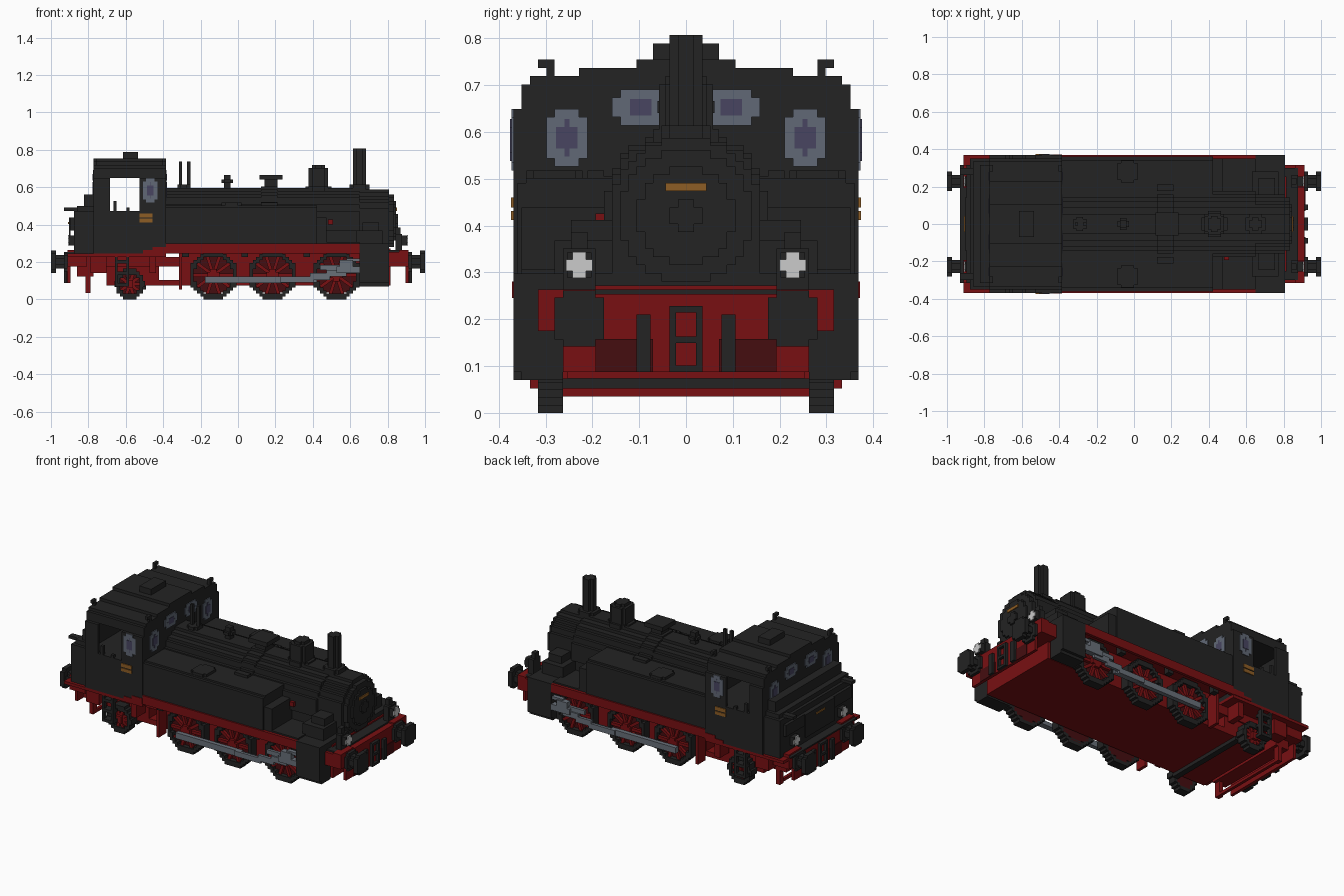
import bpy
import bmesh
import math
from mathutils import Matrix, Vector

default = bpy.data.objects.get("Cube")
if default:
    bpy.data.objects.remove(default)

UNIT = 1 / 57  # size of one block


def material(name, r, g, b):
    mat = bpy.data.materials.new(name)
    mat.use_nodes = True
    mat.diffuse_color = (r, g, b, 1)
    shader = mat.node_tree.nodes["Principled BSDF"]
    shader.inputs["Base Color"].default_value = (r, g, b, 1)
    shader.inputs["Roughness"].default_value = 0.8
    return mat


BLACK = material("soot black", .017, .017, .017)
RED = material("frame red", .19, .005, .006)
DARK = material("dark red", .06, .004, .005)
FRAME = material("window frame grey", .12, .14, .18)
GLASS = material("violet glass", .065, .06, .12)
STEEL = material("rod steel", .14, .16, .19)
BRASS = material("brass", .27, .11, .018)
WHITE = material("lamp white", .6, .6, .6)


def finish(name, mat, bm):
    bmesh.ops.recalc_face_normals(bm, faces=bm.faces)
    mesh = bpy.data.meshes.new(name)
    bm.to_mesh(mesh)
    bm.free()
    mesh.materials.append(mat)
    obj = bpy.data.objects.new(name, mesh)
    bpy.context.scene.collection.objects.link(obj)
    return obj


def add_box(bm, x0, x1, y0, y1, z0, z1, turn=None):
    size = Vector((x1 - x0, y1 - y0, z1 - z0)) * UNIT
    mid = Vector((x0 + x1, y0 + y1, z0 + z1)) * UNIT / 2
    m = Matrix.Translation(mid) @ (turn or Matrix()) @ Matrix.Diagonal(size.to_4d())
    bmesh.ops.create_cube(bm, size=1, matrix=m)


def part(name, mat, *boxes, both=False):
    """Boxes as (x0, x1, y0, y1, z0, z1); both repeats them across the centre line."""
    bm = bmesh.new()
    for x0, x1, y0, y1, z0, z1 in boxes:
        add_box(bm, x0, x1, y0, y1, z0, z1)
        if both:
            add_box(bm, x0, x1, -y1, -y0, z0, z1)
    return finish(name, mat, bm)


def wide(name, mat, *slabs):
    """Centred slabs as (x0, x1, half_width, z0, z1)."""
    return part(name, mat, *[(a, b, -w, w, c, d) for a, b, w, c, d in slabs])


def rows(radius, hole=0):
    """Stepped circle as rectangles (u0, u1, v0, v1)."""
    n = math.ceil(radius)
    step = radius / n
    for i in range(-n, n):
        v = (i + .5) * step
        outer = max(1, round(math.sqrt(radius ** 2 - v ** 2)))
        outer = min(outer, radius)
        inner = round(math.sqrt(hole ** 2 - v ** 2)) if abs(v) < hole else 0
        spans = [(-outer, -inner), (inner, outer)] if inner else [(-outer, outer)]
        for u0, u1 in spans:
            yield u0, u1, i * step, (i + 1) * step


def disc(name, mat, axis, centre, radius, start, end, hole=0, both=False):
    """Stepped cylinder along an axis; centre gives the two other coordinates."""
    boxes = []
    p, q = centre
    for u0, u1, v0, v1 in rows(radius, hole):
        a, b, run = (p + u0, p + u1), (q + v0, q + v1), (start, end)
        boxes.append({"x": run + a + b, "y": a + run + b, "z": a + b + run}[axis])
    return part(name, mat, *boxes, both=both)


# Boiler, smokebox and front door
disc("boiler", BLACK, "x", (0, 24), 10, -22, 37)
disc("boiler_band", BLACK, "x", (0, 24), 10.5, 7, 12)
disc("smokebox", BLACK, "x", (0, 24), 9.5, 37, 46)
disc("smokebox_rim", BLACK, "x", (0, 24), 8, 46, 47.5)
disc("smokebox_door", BLACK, "x", (0, 24), 6, 47.5, 48.2)
part("door_handle", BLACK, (48, 48.7, -1, 1, 22, 26), (48, 48.7, -2, 2, 23, 25))
wide("smokebox_saddle", BLACK, (-22, 46, 9, 14, 24))
part("front_plate", BRASS, (48, 48.5, -2.5, 2.5, 27, 28))

# Boiler fittings
disc("chimney", BLACK, "z", (37, 0), 2, 33, 46)
disc("chimney_base", BLACK, "z", (37, 0), 3, 32, 35)
disc("steam_dome", BLACK, "z", (24.5, 0), 3.3, 33, 40)
disc("dome_cap", BLACK, "z", (24.5, 0), 2.5, 40, 41)
disc("dome_flange", BLACK, "z", (24.5, 0), 4, 33, 34.5)
wide("turret", BLACK, (8, 12, 2, 33, 37), (6.5, 13.5, 3.5, 36.5, 38))
disc("whistle", BLACK, "z", (-3.3, 0), 1, 33, 38)
disc("whistle_cap", BLACK, "z", (-3.3, 0), 1.8, 35.5, 36.5)
disc("valve_base", BLACK, "z", (-16.5, 0), 2.2, 33, 35)
wide("safety_valves", BLACK, (-18, -17, .5, 34, 42), (-15.5, -14.5, .5, 34, 42))
part("red_valve", RED, (27.5, 29, -11, -9.5, 22.8, 24.3))

# Side tanks
part("side_tank", BLACK, (-22, 24, 9, 20.5, 17, 28), (-22, 24, 9, 19.5, 28, 28.6),
     (24, 27, 9, 20, 17, 25), both=True)
disc("tank_filler", BLACK, "z", (-2, 16), 3.4, 28, 29.5, both=True)
part("tank_step", BLACK, (7, 12, 10, 12, 28, 29.5), both=True)

# Cab shell with open sides, and stepped roof
wide("cab_base", BLACK, (-44, -22, 21, 14, 27))
part("cab_side", BLACK, (-44, -39, 20, 21, 27, 37), (-30, -22, 20, 21, 27, 37),
     (-38, -37, 20, 21, 27, 30), (-34, -33, 20, 21, 27, 28), both=True)
wide("cab_end_walls", BLACK, (-23, -22, 20, 27, 38), (-44, -43, 20, 27, 38))
wide("cab_roof", BLACK, (-44, -22, 20, 37, 40), (-44, -22, 19, 40, 41),
     (-44, -22, 13, 41, 42), (-44, -22, 6, 42, 43), (-35, -30.5, 4, 43, 45))
for x in (-44, -23):
    part("roof_post", BLACK, (x, x + 1, 16, 17, 40, 42), (x, x + 1, 16, 18, 42, 43),
         both=True)


# Windows: thin plates with notched corners
def pane(a0, a1, z0, z1):
    return [(a0, a1, z0 + 1, z1 - 1), (a0 + 1, a1 - 1, z0, z1)]


def window(name, a0, a1, z0, z1, place):
    for label, mat, inset, depth in (("frame", FRAME, 0, .25), ("glass", GLASS, 1.2, .4)):
        shape = pane(a0 + inset, a1 - inset, z0 + inset, z1 - inset)
        part(name + "_" + label, mat, *[place(*r, depth) for r in shape], both=True)


def on_front(a, b, c, d, t):
    return (-22, -22 + t, a, b, c, d)


def on_rear(a, b, c, d, t):
    return (-44 - t, -44, a, b, c, d)


def on_side(a, b, c, d, t):
    return (a, b, 21, 21 + t, c, d)


for label, place in (("front", on_front), ("rear", on_rear)):
    window(label + "_outer_window", 12, 17, 30, 37, place)
    window(label + "_inner_window", 2, 9, 35, 39.4, place)
window("side_window", -29, -24.5, 29.5, 37, on_side)
part("cab_plate", BRASS, (-30, -26, 21, 21.3, 23.5, 24.6),
     (-30, -26, 21, 21.3, 25, 26.2), both=True)

# Coal bunker and rear details
wide("bunker", BLACK, (-50, -44, 20, 14, 27), (-49, -44, 19, 27, 28.5),
     (-47, -44, 18, 28, 32), (-51, -50, 18, 21, 25))
part("bunker_hook", BLACK, (-53, -49, 15, 17, 27, 28), both=True)
wide("rear_panel", BLACK, (-51.5, -51, 8, 17, 25))
wide("rear_plate", BRASS, (-51.8, -51.5, 2.5, 23, 23.6))
wide("rear_footplate", BLACK, (-53, -44, 18, 14, 14.5))

# Running boards and footplates
wide("running_board", RED, (-22, 37, 21, 15.5, 17))
part("valance", RED, (-22, 37, 20, 21, 14, 15.5), (-26, -22, 21, 21.2, 14, 16),
     (-29, -26, 21, 21.2, 14, 15), both=True)
wide("rear_board", RED, (-52, -22, 21, 13, 14))
wide("front_footplate", BLACK, (26, 37, 20, 17, 17.5), (37, 46, 21, 15, 17),
     (46, 50, 17, 14.5, 15))

# Main frame with a see-through gap ahead of the rear wheels
wide("main_frame", RED, (-18, 46.5, 14.5, 4.2, 15.5), (-40, -18, 14.5, 4.2, 6),
     (-40, -24, 14.5, 6, 10), (-52, -18, 15, 10, 13), (-49, -44, 15, 7, 10))
wide("rear_crossbar", RED, (-46, -45, 15, 2, 3))
part("rear_guard", RED, (-46.5, -45, 13, 15, 2, 8), both=True)
wide("brake_bar", BLACK, (-30, -28, 15, 3, 4.2))
part("hangers", RED, (-18, -17, 15, 19, 3, 14), (-27, -25, 15, 20, 8, 13),
     (-45, -40, 15, 19, 8, 13), both=True)
part("brackets", BLACK, (-17, -15, 18, 20, 13, 16), (1, 3, 18, 20, 13, 16),
     (20, 22, 18, 20, 13, 16), both=True)

# Buffer beams, buffers and couplings at both ends
for end, s in (("front", 1), ("rear", -1)):
    def along(a, b):
        return (min(a * s, b * s), max(a * s, b * s))

    part(end + "_beam", RED, along(46, 52) + (-18, 18, 10, 14.5),
         along(51, 52) + (-15, 15, 5, 10))
    part(end + "_beam_cap", RED, along(49, 52) + (11, 18, 14.5, 15), both=True)
    part(end + "_beam_recess", DARK, along(52, 52.2) + (4, 11, 5, 9), both=True)
    part(end + "_coupling", BLACK, along(52, 53) + (1.2, 2, 5, 13), both=True)
    part(end + "_coupling_links", BLACK,
         *[along(52, 53) + (-2, 2, z, z + .8) for z in (5, 8.5, 12.2)])
    part(end + "_hose", BLACK, along(52, 53) + (4.3, 6, 5, 12), both=True)
    disc(end + "_buffer_stem", BLACK, "x", (13, 11.5), 2, *along(52, 55.5), both=True)
    disc(end + "_buffer_base", BLACK, "x", (13, 11.5), 3, *along(52, 53), both=True)
    disc(end + "_buffer_head", BLACK, "x", (13, 11.5), 3.4, *along(55.5, 57), both=True)
    part(end + "_lamp", BLACK, along(48, 50) + (11, 15, 14.5, 20),
         along(48, 49.5) + (12, 14, 20, 22), along(50, 51.5) + (11.5, 14.5, 16.5, 19.5),
         both=True)
    part(end + "_lamp_lens", WHITE, along(51.5, 51.8) + (11.4, 14.6, 17.3, 18.7),
         along(51.5, 51.8) + (12.2, 13.8, 16.4, 19.6), both=True)


# Wheels with stepped tyres and spokes
def wheel(name, x, radius):
    hub = radius * .25
    disc(name + "_tyre", BLACK, "y", (x, radius), radius, 15, 18, radius - 1.7, both=True)
    disc(name + "_web", DARK, "y", (x, radius), radius - 1.2, 15, 16.5, both=True)
    disc(name + "_hub", RED, "y", (x, radius), max(hub, 1), 16, 18.4, both=True)
    bm = bmesh.new()
    reach = radius - 1.4
    for i in range(5):
        turn = Matrix.Rotation(math.pi * i / 5, 4, "Y")
        for y in (16, -17.5):
            add_box(bm, x - reach, x + reach, y, y + 1.5, radius - .5, radius + .5, turn)
    finish(name + "_spokes", RED, bm)


for i, x in enumerate((-7.5, 10.5, 30)):
    wheel("driving_wheel_" + "abc"[i], x, 7.4)
wheel("rear_wheel", -33, 4.7)

# Cylinders and rods
part("cylinder", BLACK, (37, 46, 15, 20, 4, 16), (37, 46, 15, 21, 5, 15), both=True)
part("steam_pipe", BLACK, (36, 44, 9, 16, 17, 21), (38, 43, 9, 14, 21, 23.5), both=True)
part("side_rod", STEEL, (-10, 15, 18.5, 20, 5, 7), (15, 24, 18.5, 19.5, 5.2, 6.6), both=True)
part("connecting_rod", STEEL, (13, 23, 19.5, 20.5, 5.2, 7), (22, 28, 19.5, 20.5, 6, 8),
     (27, 33, 19.5, 20.5, 7, 9), both=True)
part("crosshead", STEEL, (30, 37, 19, 21, 8, 10), (25, 32, 19, 20, 9, 10.5),
     (31, 35, 19, 21, 10, 12), (33, 37, 19, 20.5, 11.5, 12.5), both=True)

# Cab steps
part("cab_steps", BLACK, (-37.5, -36.7, 19.5, 21, 4, 13), (-34, -33.2, 19.5, 21, 4, 13),
     *[(-37.5, -33.2, 18.5, 21, z, z + 1) for z in (4, 7.5, 11)], both=True)
